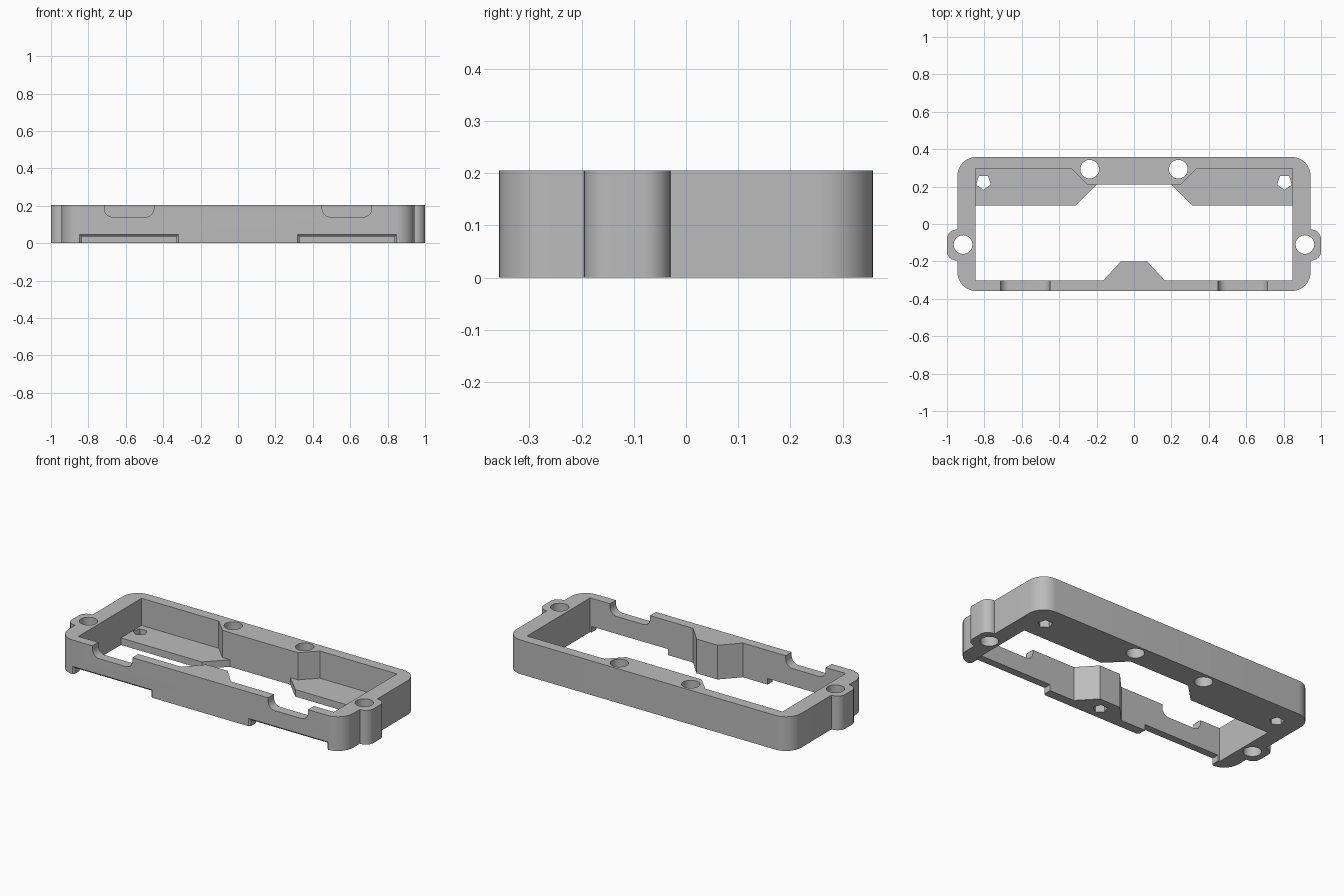
import bpy, bmesh, math
from mathutils import Vector

cube = bpy.data.objects.get("Cube")
if cube:
    bpy.data.objects.remove(cube, do_unlink=True)

H = 0.205          # frame height
SHELF = 0.042      # shelf thickness
FRONT = -0.358     # outer front face

grey = bpy.data.materials.new("plain grey")
grey.use_nodes = True
colour = (0.5, 0.5, 0.5, 1)
grey.diffuse_color = colour
grey.node_tree.nodes["Principled BSDF"].inputs["Base Color"].default_value = colour


def solid(name, bottom, top):
    """Closed prism or frustum between two matching loops of 3D points."""
    bm = bmesh.new()
    a = [bm.verts.new(p) for p in bottom]
    b = [bm.verts.new(p) for p in top]
    n = len(a)
    bm.faces.new(a[::-1])
    bm.faces.new(b)
    for i in range(n):
        bm.faces.new((a[i], a[(i + 1) % n], b[(i + 1) % n], b[i]))
    bmesh.ops.recalc_face_normals(bm, faces=bm.faces)
    mesh = bpy.data.meshes.new(name)
    bm.to_mesh(mesh)
    bm.free()
    mesh.materials.append(grey)
    ob = bpy.data.objects.new(name, mesh)
    bpy.context.collection.objects.link(ob)
    return ob


def upright(name, pts, z0, z1):
    return solid(name, [(x, y, z0) for x, y in pts], [(x, y, z1) for x, y in pts])


def through_front(name, pts, y0, y1):
    return solid(name, [(x, y0, z) for x, z in pts], [(x, y1, z) for x, z in pts])


def rounded_rect(x0, x1, y0, y1, r, steps=10):
    corners = [(x1 - r, y1 - r), (x0 + r, y1 - r), (x0 + r, y0 + r), (x1 - r, y0 + r)]
    return [(cx + r * math.cos(t), cy + r * math.sin(t))
            for k, (cx, cy) in enumerate(corners)
            for t in [math.pi / 2 * (k + i / steps) for i in range(steps + 1)]]


def ring(x, y, r, n, start=0.0):
    return [(x + r * math.cos(start + math.tau * i / n),
             y + r * math.sin(start + math.tau * i / n)) for i in range(n)]


def mirrored(half):
    """Complete a right-hand outline with its left-hand copy."""
    return half + [(-x, y) for x, y in reversed(half)]


def combine(target, tool, operation):
    tool.hide_render = True
    mod = target.modifiers.new(tool.name, "BOOLEAN")
    mod.operation = operation
    mod.solver = "EXACT"
    mod.object = tool
    bpy.context.view_layer.objects.active = target
    bpy.ops.object.modifier_apply(modifier=mod.name)
    bpy.data.objects.remove(tool, do_unlink=True)


def cut(tool):
    combine(frame, tool, "DIFFERENCE")


# Outer body with rounded corners
frame = upright("frame", rounded_rect(-0.944, 0.944, FRONT, -FRONT, 0.1), 0, H)

# Screw ears on both ends
for s in (-1, 1):
    lo, hi = sorted((s * 0.87, s * 1.0))
    combine(frame, upright("ear", rounded_rect(lo, hi, -0.195, -0.03, 0.05), 0, H), "UNION")

# Cavity: front and back bosses stay full height, shelves stay low
front_half = [(0.07, -0.20), (0.165, -0.302), (0.847, -0.302)]
cut(upright("cavity", mirrored(front_half + [(0.847, 0.296), (0.335, 0.296), (0.25, 0.21)]),
            SHELF, H + 0.1))
cut(upright("opening", mirrored(front_half + [(0.847, 0.10), (0.31, 0.10), (0.20, 0.21)]),
            -0.1, H + 0.05))

for s in (-1, 1):
    # Round screw holes in ears and back boss
    cut(upright("ear_hole", ring(s * 0.914, -0.11, 0.05, 32), -0.1, H + 0.1))
    cut(upright("back_hole", ring(s * 0.237, 0.293, 0.05, 32), -0.1, H + 0.1))
    # Five-sided pilot holes in shelves
    cut(upright("shelf_hole", ring(s * 0.805, 0.223, 0.041, 5, -math.pi / 2), -0.1, H / 2))

    # Rounded notch in the top of the front wall
    lo, hi = sorted((s * 0.45, s * 0.715))
    cut(through_front("top_notch", rounded_rect(lo, hi, 0.14, 0.40, 0.045), -0.45, -0.25))

    # Slot under the front wall with a chamfered outer edge
    lo, hi = sorted((s * 0.33, s * 0.838))
    slot = [(lo, -0.1), (hi, -0.1), (hi, 0.036), (lo, 0.036)]
    wide = [(lo - 0.011, -0.1), (hi + 0.011, -0.1), (hi + 0.011, 0.047), (lo - 0.011, 0.047)]
    cut(through_front("bottom_slot", slot, -0.45, -0.25))
    cut(solid("slot_chamfer", [(x, FRONT - 0.0001, z) for x, z in wide],
              [(x, FRONT + 0.011, z) for x, z in slot]))

# Blind pilot hole under the front boss
cut(upright("boss_hole", ring(0, -0.28, 0.041, 5, -math.pi / 2), -0.1, 0.13))

# Smooth the rounded corners, keep edges sharp
bpy.ops.object.select_all(action="DESELECT")
frame.select_set(True)
bpy.context.view_layer.objects.active = frame
bpy.ops.object.shade_smooth_by_angle(angle=math.radians(30))
